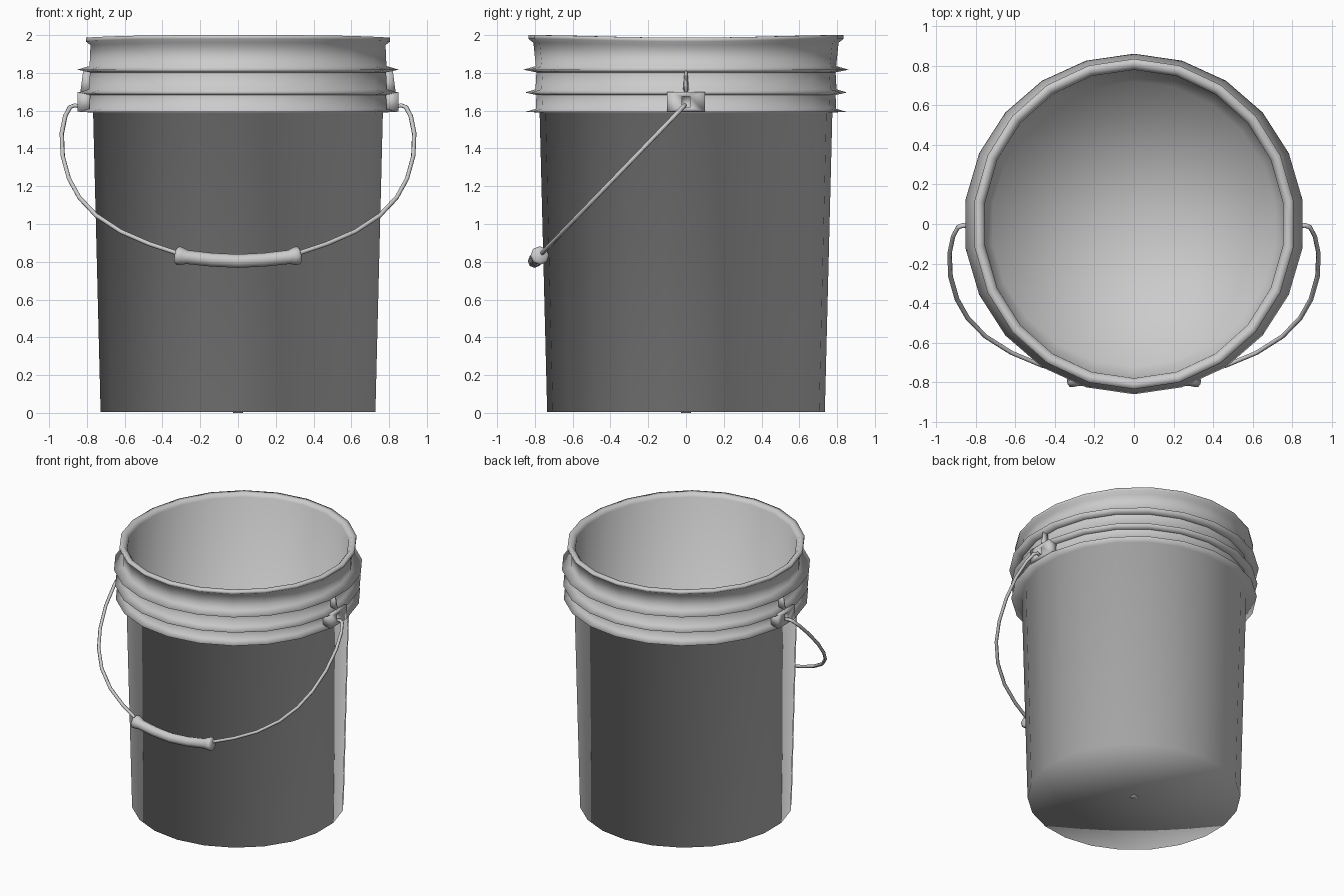
import bpy, bmesh, math

if "Cube" in bpy.data.objects:
    bpy.data.objects.remove(bpy.data.objects["Cube"])

SIDES = 22


def finish(name, bm, smooth=True):
    bmesh.ops.recalc_face_normals(bm, faces=bm.faces[:])
    for f in bm.faces:
        f.smooth = smooth
    me = bpy.data.meshes.new(name)
    bm.to_mesh(me)
    bm.free()
    ob = bpy.data.objects.new(name, me)
    bpy.context.collection.objects.link(ob)
    return ob


def lathe(name, profile, shape, sharp=()):
    """Revolve (r, z) points; both ends close to a centre point.
    Profile indices in sharp become hard edge loops."""
    bm = bmesh.new()
    rings = []
    for r, z in profile:
        ring = []
        for i in range(SIDES):
            a = math.pi / 2 + 2 * math.pi * i / SIDES
            ring.append(bm.verts.new(shape(r, z, math.cos(a), math.sin(a))))
        rings.append(ring)
    for a, b in zip(rings, rings[1:]):
        for i in range(SIDES):
            j = (i + 1) % SIDES
            bm.faces.new((a[i], a[j], b[j], b[i]))
    for ring, (r, z) in ((rings[0], profile[0]), (rings[-1], profile[-1])):
        mid = bm.verts.new((0, 0, z))
        for i in range(SIDES):
            bm.faces.new((mid, ring[i], ring[(i + 1) % SIDES]))
    for k in sharp:
        for i in range(SIDES):
            bm.edges.get((rings[k][i], rings[k][(i + 1) % SIDES])).smooth = False
    return finish(name, bm)


def tube(name, points, radii, res=2):
    """Sweep a round section of varying radius along points."""
    cu = bpy.data.curves.new(name, 'CURVE')
    cu.dimensions = '3D'
    cu.bevel_depth = 1.0
    cu.bevel_resolution = res
    cu.use_fill_caps = True
    sp = cu.splines.new('POLY')
    sp.points.add(len(points) - 1)
    for p, co, r in zip(sp.points, points, radii):
        p.co = (*co, 1)
        p.radius = r
    tmp = bpy.data.objects.new(name + "_path", cu)
    bpy.context.collection.objects.link(tmp)
    bpy.context.view_layer.update()
    me = bpy.data.meshes.new_from_object(
        tmp.evaluated_get(bpy.context.evaluated_depsgraph_get()))
    bpy.data.objects.remove(tmp)
    bm = bmesh.new()
    bm.from_mesh(me)
    bpy.data.meshes.remove(me)
    bmesh.ops.remove_doubles(bm, verts=bm.verts[:], dist=1e-5)
    return finish(name, bm)


# Bucket shell: tapered wall, three thin flanges, lip, inner wall and floor,
# smooth all over except where each flange underside meets the wall
def shell_shape(r, z, c, s):
    t = max(0.0, min(1.0, (z - 1.83) / 0.14))
    sx = 1 - 0.025 * t                       # mouth is slightly oval
    dip = 0.014 * c ** 4 if z > 1.94 else 0  # lip sags a little at the sides
    return (r * c * sx, r * s, z - dip)


lathe("bucket_shell", [
    (0.735, 0.004), (0.775, 1.59),
    (0.848, 1.594), (0.795, 1.61), (0.792, 1.683),
    (0.852, 1.696), (0.797, 1.713), (0.792, 1.803),
    (0.861, 1.817), (0.795, 1.836), (0.808, 1.96),
    (0.835, 1.98), (0.835, 2.0), (0.80, 2.0),
    (0.78, 1.975), (0.722, 0.02)], shell_shape, sharp=(4, 7))

# Small moulding nub under the floor
bm = bmesh.new()
bmesh.ops.create_cone(bm, cap_ends=True, segments=8, radius1=0.025, radius2=0.03, depth=0.01)
bmesh.ops.translate(bm, verts=bm.verts[:], vec=(0, 0, 0.005))
finish("floor_nub", bm)

# Handle ears: block with a square socket, and a small rib above
for side, tag in ((1, "right"), (-1, "left")):
    bm = bmesh.new()

    def ring(x, hy, z0, z1):
        return [bm.verts.new((side * x, y, z)) for y, z in
                ((-hy, z0), (hy, z0), (hy, z1), (-hy, z1))]
    rings = [ring(0.77, 0.1, 1.596, 1.70), ring(0.85, 0.1, 1.596, 1.70),
             ring(0.85, 0.02, 1.617, 1.675), ring(0.825, 0.02, 1.617, 1.675)]
    for a, b in zip(rings, rings[1:]):
        for i in range(4):
            j = (i + 1) % 4
            bm.faces.new((a[i], a[j], b[j], b[i]))
    bm.faces.new(rings[0])
    bm.faces.new(rings[-1])
    finish(f"handle_ear_{tag}", bm)

    bm = bmesh.new()
    base = [bm.verts.new((side * x, y, 1.695)) for x, y in
            ((0.78, -0.018), (0.835, -0.008), (0.835, 0.008), (0.78, 0.018))]
    top = [bm.verts.new((side * x, y, 1.81)) for x, y in
           ((0.78, -0.008), (0.82, -0.003), (0.82, 0.003), (0.78, 0.008))]
    bm.faces.new(base)
    bm.faces.new(top)
    for i in range(4):
        j = (i + 1) % 4
        bm.faces.new((base[i], base[j], top[j], top[i]))
    finish(f"ear_rib_{tag}", bm)

# Wire handle: hangs forward in a tilted plane
def tilt(x, z):
    return (x, -(1.635 - z) * 0.965, z)


half = [(0.82, 1.62), (0.865, 1.628), (0.89, 1.618), (0.915, 1.57), (0.933, 1.48),
        (0.928, 1.36), (0.895, 1.24), (0.84, 1.14), (0.75, 1.045), (0.62, 0.96),
        (0.47, 0.895), (0.32, 0.845), (0.16, 0.818), (0, 0.806)]
path = [tilt(x, z) for x, z in half] + [tilt(-x, z) for x, z in half[-2::-1]]
tube("wire_handle", path, [0.012] * len(path), 1)

# Hand grip with flared ends
grip = [(0.33, 0.835, 0.038), (0.318, 0.833, 0.05), (0.295, 0.829, 0.046),
        (0.27, 0.825, 0.037), (0.14, 0.811, 0.036), (0, 0.804, 0.036)]
grip += [(-x, z, r) for x, z, r in grip[-2::-1]]
tube("hand_grip", [tilt(x, z) for x, z, r in grip], [r for x, z, r in grip])
